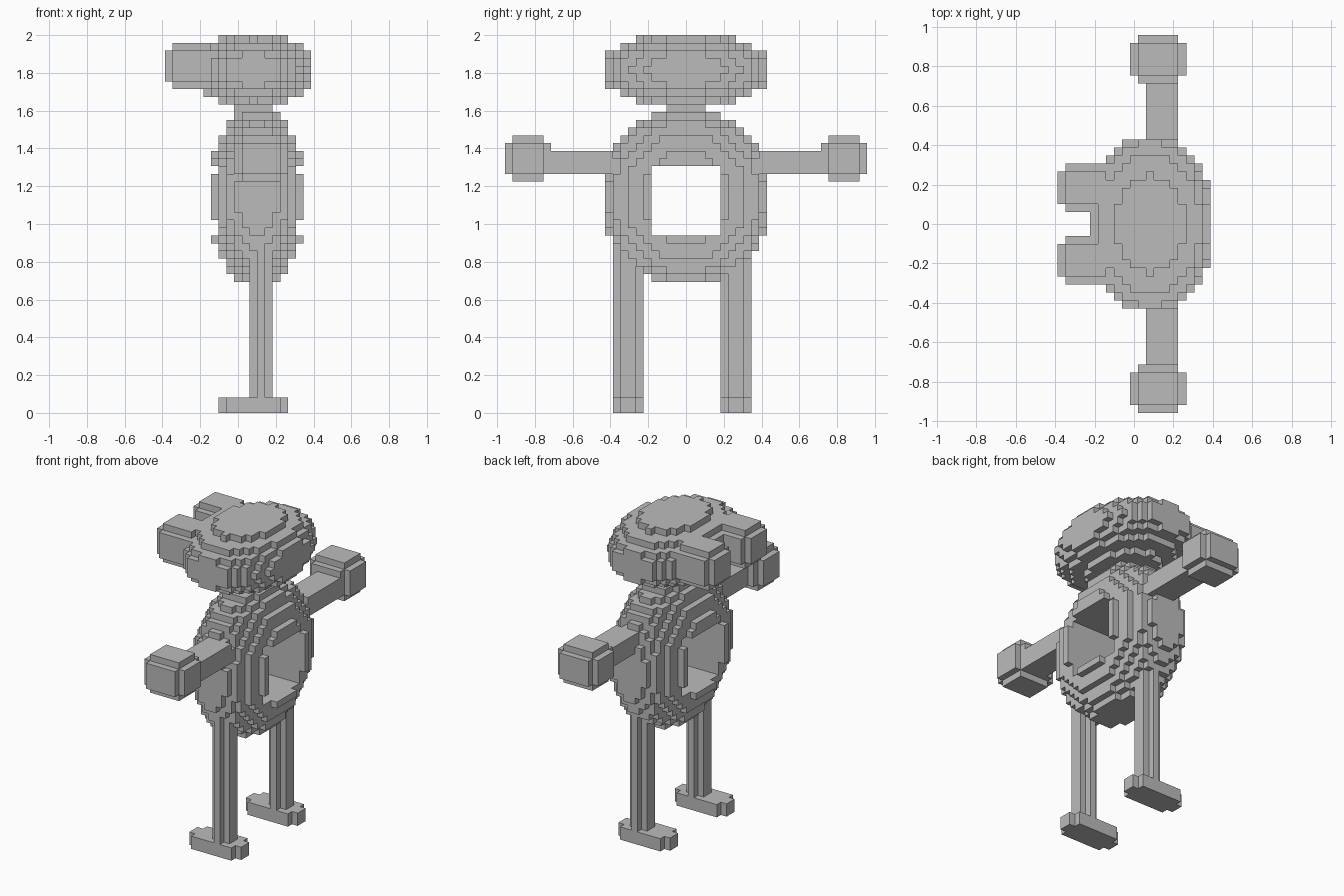
import bpy, bmesh, math
from itertools import product
from mathutils import Vector

cube = bpy.data.objects.get("Cube")
if cube:
    bpy.data.objects.remove(cube, do_unlink=True)

UNIT = 2 / 49                      # edge of one block
ORIGIN = Vector((9.5, 23.5, 0))    # grid point that lands on the world origin

grey = bpy.data.materials.new("plain_grey")
grey.use_nodes = True
grey.diffuse_color = (0.5, 0.5, 0.5, 1)
grey.node_tree.nodes["Principled BSDF"].inputs["Base Color"].default_value = (0.5, 0.5, 0.5, 1)


def box(lo, hi):
    """All blocks between two grid corners."""
    return set(product(*(range(a, b) for a, b in zip(lo, hi))))


def ellipsoid(lo, hi):
    """Blocks of a stepped ellipsoid filling the given bounds."""
    def inside(cell):
        return sum(((c + 0.5 - (a + b) / 2) / ((b - a) / 2)) ** 2
                   for c, a, b in zip(cell, lo, hi)) < 1.13
    return {c for c in box(lo, hi) if inside(c)}


def rounded_box(lo, hi, axes=(0, 1, 2)):
    """Box whose edges are notched by one block along the given axes."""
    return {c for c in box(lo, hi)
            if sum(c[i] in (lo[i], hi[i] - 1) for i in axes) < 2}


def mirror_y(cells, total=47):
    return {(x, total - 1 - y, z) for x, y, z in cells}


def build(name, cells):
    """Skin the outside of a set of blocks and merge the flat areas."""
    bm = bmesh.new()
    for cell in cells:
        for axis, sign in product(range(3), (-1, 1)):
            step = [0, 0, 0]
            step[axis] = sign
            if tuple(c + s for c, s in zip(cell, step)) in cells:
                continue
            n = Vector(step)
            u = Vector([float(i == (axis + 1) % 3) for i in range(3)])
            v = n.cross(u)
            mid = Vector(cell) + Vector((0.5, 0.5, 0.5)) + n / 2 - ORIGIN
            corners = [mid + (u * a + v * b) / 2
                       for a, b in ((-1, -1), (1, -1), (1, 1), (-1, 1))]
            bm.faces.new([bm.verts.new(p * UNIT) for p in corners])
    bmesh.ops.remove_doubles(bm, verts=bm.verts[:], dist=UNIT / 10)
    bmesh.ops.dissolve_limit(bm, angle_limit=math.radians(1), use_dissolve_boundaries=False,
                             verts=bm.verts[:], edges=bm.edges[:])
    mesh = bpy.data.meshes.new(name)
    bm.to_mesh(mesh)
    bm.free()
    mesh.materials.append(grey)
    bpy.context.collection.objects.link(bpy.data.objects.new(name, mesh))


# Head and neck
build("head", ellipsoid((4, 13, 40), (19, 34, 49)))
build("neck", box((9, 21, 38), (14, 26, 41)))

# Round body with a square opening straight through it
build("body", ellipsoid((6, 13, 17), (18, 34, 39)) - box((6, 19, 23), (18, 28, 32)))

# Block eyes, arms and hands, mirrored from one side to the other
eye = rounded_box((0, 25, 42), (7, 31, 48))
arm = box((11, 33, 31), (15, 42, 34))
hand = rounded_box((9, 41, 30), (16, 47, 36))
for part, cells in (("eye", eye), ("arm", arm), ("hand", hand)):
    build("back_" + part, cells)
    build("front_" + part, mirror_y(cells))

# Legs and feet, with notched corners
for side, y in (("front", 14), ("back", 28)):
    build(side + "_leg", rounded_box((11, y, 1), (14, y + 4, 23), (0, 1)))
    build(side + "_foot", rounded_box((7, y, 0), (16, y + 4, 2), (0, 1)))
